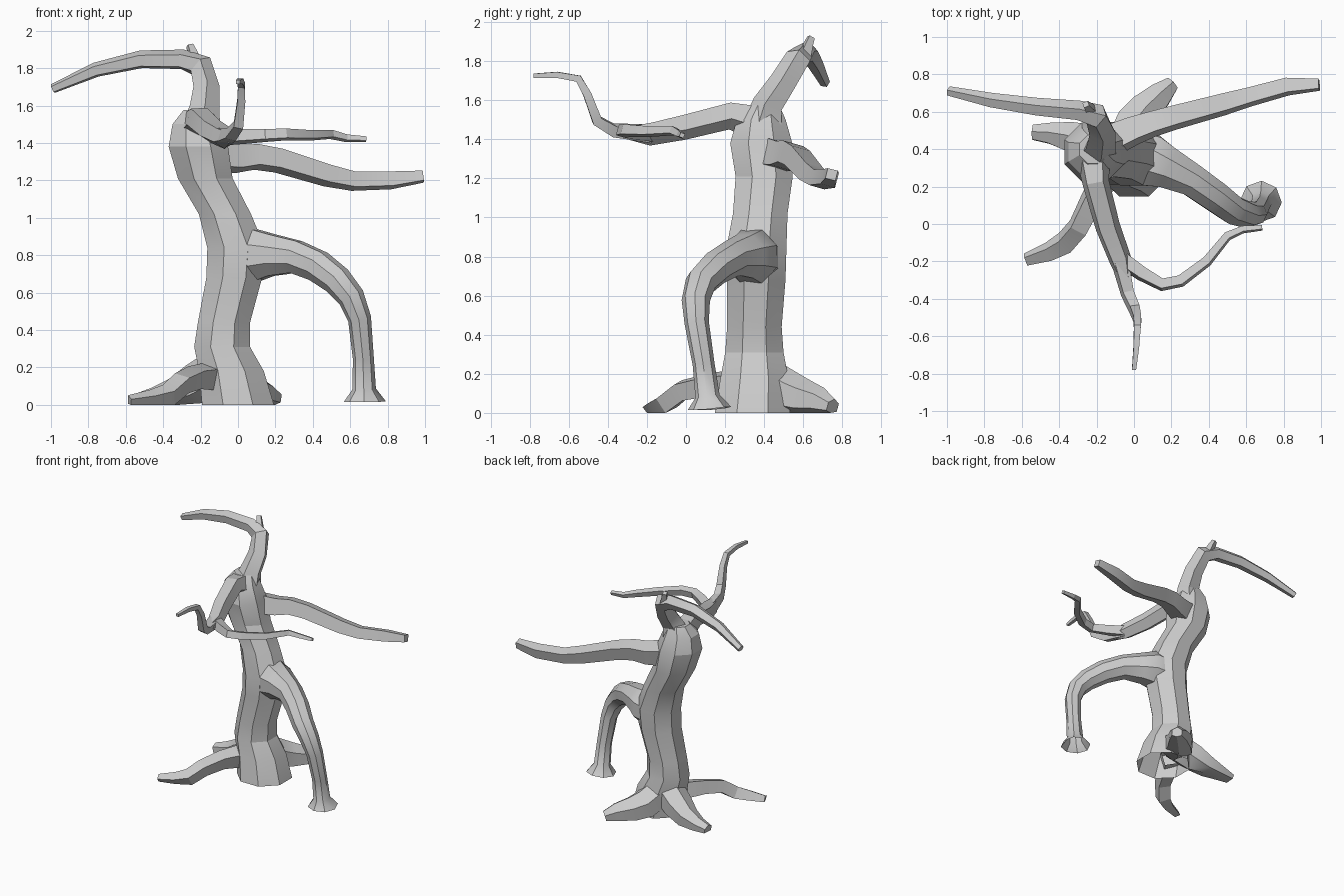
import bpy, bmesh, math
from mathutils import Vector


def limb(name, pts, sides=4, roll=15, zmin=0.0, level=False, smooth=20, tip=True):
    """Skin rings along a path of (x, y, z, radius), carrying the frame smoothly along it."""
    P = [Vector(p[:3]) for p in pts]
    n = len(P)
    fac = 1.18 if sides == 4 else (1 + 1.0 / math.cos(math.pi / sides)) / 2
    bm = bmesh.new()
    rings, side = [], None
    for i in range(n):
        if level:
            t = Vector((0, 0, 1))
        else:
            t = Vector((0, 0, 0))
            if i > 0:
                t += (P[i] - P[i - 1]).normalized()
            if i < n - 1:
                t += (P[i + 1] - P[i]).normalized()
            t.normalize()
        if side is None:
            side = t.cross(Vector((0, 0, 1)))
            if side.length < 0.1:
                side = Vector((1, 0, 0))
        side = (side - t * side.dot(t)).normalized()
        up = side.cross(t)
        ring = []
        for k in range(sides):
            a = 2 * math.pi * (k + 0.5) / sides + math.radians(roll)
            v = P[i] + (side * math.cos(a) + up * math.sin(a)) * pts[i][3] * fac
            v.z = max(v.z, zmin)
            ring.append(bm.verts.new(v))
        rings.append(ring)
    # the counter-clockwise order seen along the path gives the outward side
    for a, b in zip(rings, rings[1:]):
        for k in range(sides):
            j = (k + 1) % sides
            bm.faces.new((a[k], a[j], b[j], b[k]))
    start = bm.faces.new(rings[0])
    end = bm.faces.new(rings[-1])
    bmesh.ops.recalc_face_normals(bm, faces=bm.faces)
    # buried starts and ground contacts stay open
    bmesh.ops.delete(bm, geom=[start] if tip else [start, end], context='FACES_ONLY')
    me = bpy.data.meshes.new(name)
    bm.to_mesh(me)
    bm.free()
    ob = bpy.data.objects.new(name, me)
    bpy.context.collection.objects.link(ob)
    bpy.ops.object.select_all(action='DESELECT')
    ob.select_set(True)
    bpy.context.view_layer.objects.active = ob
    bpy.ops.object.shade_smooth_by_angle(angle=math.radians(smooth))
    return ob


# Leaning trunk
limb("trunk", [
    (0.00, 0.34, 0.00, 0.20), (-0.035, 0.35, 0.18, 0.18), (-0.085, 0.35, 0.31, 0.155),
    (-0.075, 0.35, 0.44, 0.145), (-0.02, 0.36, 0.68, 0.155), (-0.01, 0.36, 0.84, 0.16),
    (-0.07, 0.38, 1.02, 0.145), (-0.175, 0.40, 1.21, 0.152), (-0.212, 0.385, 1.38, 0.165),
    (-0.225, 0.385, 1.50, 0.13), (-0.215, 0.40, 1.575, 0.08)],
    sides=8, roll=0, level=True)

# Arching limb that comes back down to the ground as a flared foot
limb("arching_limb", [
    (0.02, 0.355, 0.79, 0.13), (0.10, 0.335, 0.80, 0.142), (0.18, 0.30, 0.80, 0.115),
    (0.31, 0.235, 0.79, 0.09), (0.43, 0.15, 0.74, 0.085), (0.53, 0.075, 0.665, 0.078),
    (0.605, 0.05, 0.575, 0.07), (0.65, 0.055, 0.46, 0.06), (0.67, 0.09, 0.25, 0.054),
    (0.675, 0.11, 0.085, 0.06), (0.678, 0.12, 0.015, 0.108)],
    sides=8, roll=0, zmin=0.015, smooth=35, tip=False)

# Crown branch sweeping up and to the left, with its broken stub
limb("crown_branch", [
    (-0.20, 0.40, 1.47, 0.10), (-0.18, 0.425, 1.58, 0.075), (-0.17, 0.50, 1.69, 0.066),
    (-0.20, 0.575, 1.81, 0.062), (-0.30, 0.605, 1.845, 0.05), (-0.52, 0.625, 1.845, 0.045),
    (-0.76, 0.66, 1.79, 0.037), (-0.99, 0.71, 1.69, 0.024)], sides=5)
limb("crown_stub", [
    (-0.23, 0.605, 1.83, 0.034), (-0.245, 0.625, 1.885, 0.024), (-0.258, 0.64, 1.922, 0.018)])

# Forward branch, forking into a raised twig and a side twig
limb("forward_branch", [
    (-0.22, 0.36, 1.49, 0.085), (-0.205, 0.22, 1.525, 0.067), (-0.14, -0.02, 1.465, 0.062),
    (-0.075, -0.19, 1.43, 0.056), (-0.05, -0.29, 1.435, 0.034)], sides=5)
limb("raised_twig", [
    (-0.08, -0.18, 1.43, 0.048), (-0.035, -0.37, 1.445, 0.035), (0.003, -0.455, 1.495, 0.031),
    (0.018, -0.505, 1.63, 0.025), (0.018, -0.55, 1.71, 0.022), (0.012, -0.66, 1.73, 0.018),
    (0.0, -0.78, 1.725, 0.013)])
limb("side_twig", [
    (-0.08, -0.18, 1.43, 0.042), (0.04, -0.265, 1.435, 0.038), (0.15, -0.325, 1.44, 0.033),
    (0.25, -0.305, 1.445, 0.031), (0.39, -0.20, 1.44, 0.027), (0.50, -0.065, 1.445, 0.023),
    (0.58, -0.03, 1.425, 0.019), (0.685, -0.02, 1.42, 0.014)])

# Long low branch to the right
limb("right_branch", [
    (-0.18, 0.42, 1.33, 0.09), (0.00, 0.50, 1.315, 0.075), (0.10, 0.535, 1.325, 0.067),
    (0.22, 0.57, 1.305, 0.063), (0.48, 0.64, 1.225, 0.057), (0.62, 0.68, 1.195, 0.05),
    (0.82, 0.735, 1.20, 0.047), (0.99, 0.745, 1.22, 0.032)])

# Roots, cut flat where they meet the ground
limb("front_left_root", [
    (-0.13, 0.28, 0.15, 0.075), (-0.23, 0.12, 0.145, 0.06), (-0.30, -0.02, 0.115, 0.055),
    (-0.37, -0.10, 0.05, 0.055), (-0.46, -0.15, 0.03, 0.045), (-0.58, -0.19, 0.018, 0.03)])
limb("back_left_root", [
    (-0.08, 0.37, 0.20, 0.11), (-0.23, 0.43, 0.11, 0.105), (-0.34, 0.465, 0.055, 0.083),
    (-0.45, 0.485, 0.03, 0.058), (-0.54, 0.49, 0.015, 0.042)], sides=6, roll=0)
limb("back_right_root", [
    (-0.05, 0.42, 0.16, 0.11), (0.00, 0.53, 0.095, 0.11), (0.06, 0.61, 0.07, 0.095),
    (0.14, 0.69, 0.055, 0.07), (0.205, 0.75, 0.03, 0.04)], sides=6, roll=0)
